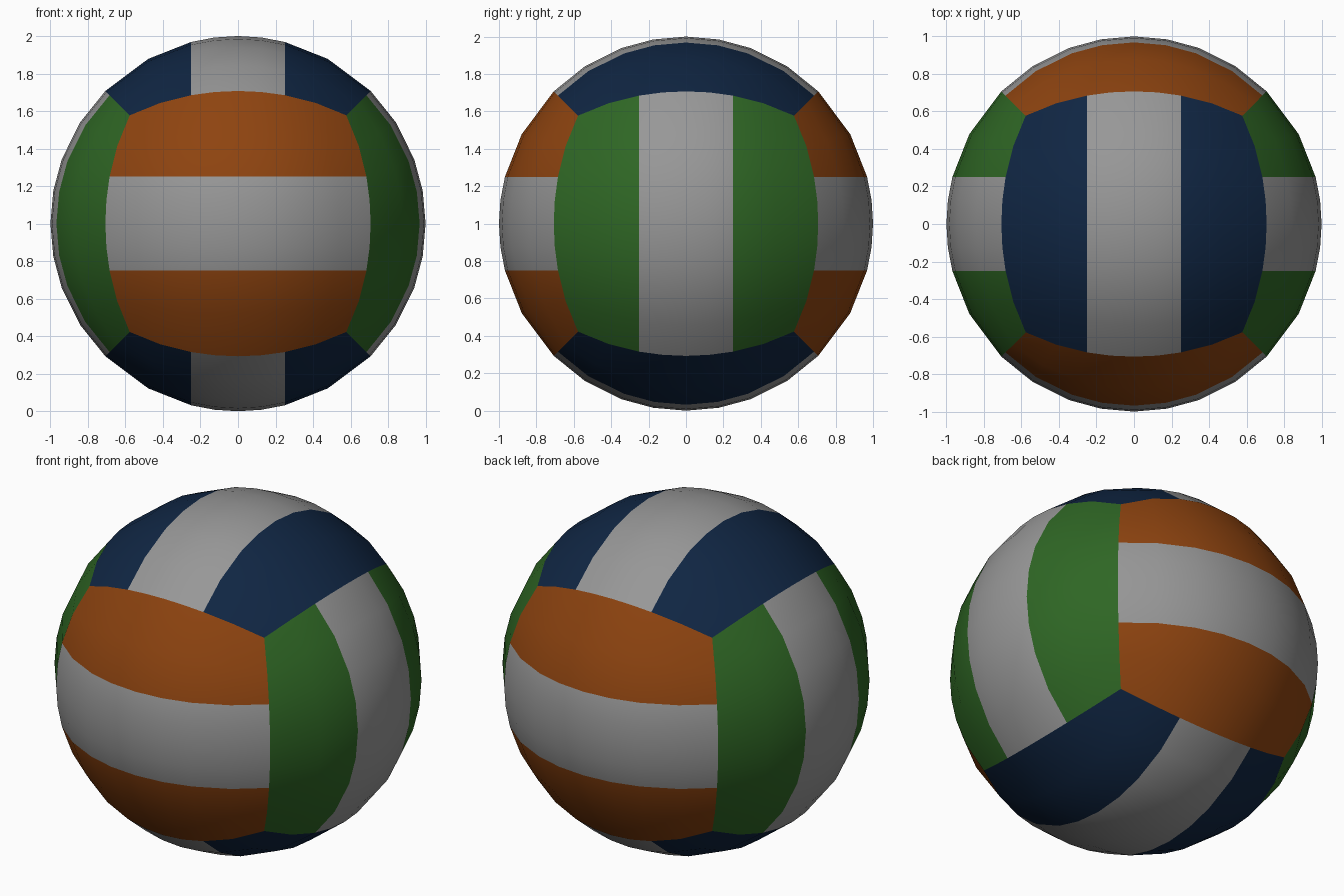
import bpy
import bmesh
from math import sqrt
from mathutils import Vector

cube = bpy.data.objects.get("Cube")
if cube:
    bpy.data.objects.remove(cube, do_unlink=True)


def material(name, r, g, b):
    mat = bpy.data.materials.new(name)
    mat.use_nodes = True
    mat.diffuse_color = (r, g, b, 1)
    mat.node_tree.nodes["Principled BSDF"].inputs["Base Color"].default_value = (r, g, b, 1)
    return mat


white = material("soft white", 0.31, 0.31, 0.31)
orange = material("burnt orange", 0.27, 0.057, 0.005)
green = material("leaf green", 0.028, 0.135, 0.018)
blue = material("navy blue", 0.005, 0.019, 0.056)

STRIP = 0.25              # half width of the white middle strip
CORNER = 1 / sqrt(3)      # where three panels meet
half = [STRIP / 2, STRIP, (STRIP + CORNER) / 2, CORNER]
steps = [-t for t in reversed(half)] + [0] + half


def panel(name, across, along, out, side, colour):
    """One of six curved square panels, striped across its width."""
    bm = bmesh.new()
    rows = []
    for v in steps:
        # Row angle chosen so that neighbouring panels share their seam points
        sin_a = sqrt(2 * v * v / (1 + v * v)) * (1 if v > 0 else -1)
        cos_a = sqrt(1 - sin_a ** 2)
        limit = cos_a / sqrt(1 + cos_a ** 2)
        row = []
        for t in steps:
            s = abs(t)
            if s > STRIP:
                s = STRIP + (s - STRIP) / (CORNER - STRIP) * (limit - STRIP)
            ring = sqrt(1 - s * s)
            p = Vector()
            p[across] = s if t > 0 else -s
            p[along] = ring * sin_a
            p[out] = side * ring * cos_a
            row.append(bm.verts.new(p))
        rows.append(row)

    for low, high in zip(rows, rows[1:]):
        for i in range(len(steps) - 1):
            face = bm.faces.new((low[i], low[i + 1], high[i + 1], high[i]))
            face.normal_update()
            if face.normal.dot(face.calc_center_median()) < 0:
                face.normal_flip()
            middle = abs(steps[i] + steps[i + 1]) / 2
            face.material_index = 1 if middle < STRIP else 0

    mesh = bpy.data.meshes.new(name)
    bm.to_mesh(mesh)
    bm.free()
    mesh.materials.append(colour)
    mesh.materials.append(white)
    obj = bpy.data.objects.new(name, mesh)
    obj.location.z = 1
    bpy.context.collection.objects.link(obj)
    bpy.ops.object.select_all(action="DESELECT")
    obj.select_set(True)
    bpy.context.view_layer.objects.active = obj
    bpy.ops.object.shade_smooth_by_angle()


# Opposite panels share a colour and a stripe direction
X, Y, Z = range(3)
panel("top_panel", X, Y, Z, 1, blue)
panel("bottom_panel", X, Y, Z, -1, blue)
panel("front_panel", Z, X, Y, -1, orange)
panel("back_panel", Z, X, Y, 1, orange)
panel("left_panel", Y, Z, X, 1, green)
panel("right_panel", Y, Z, X, -1, green)
